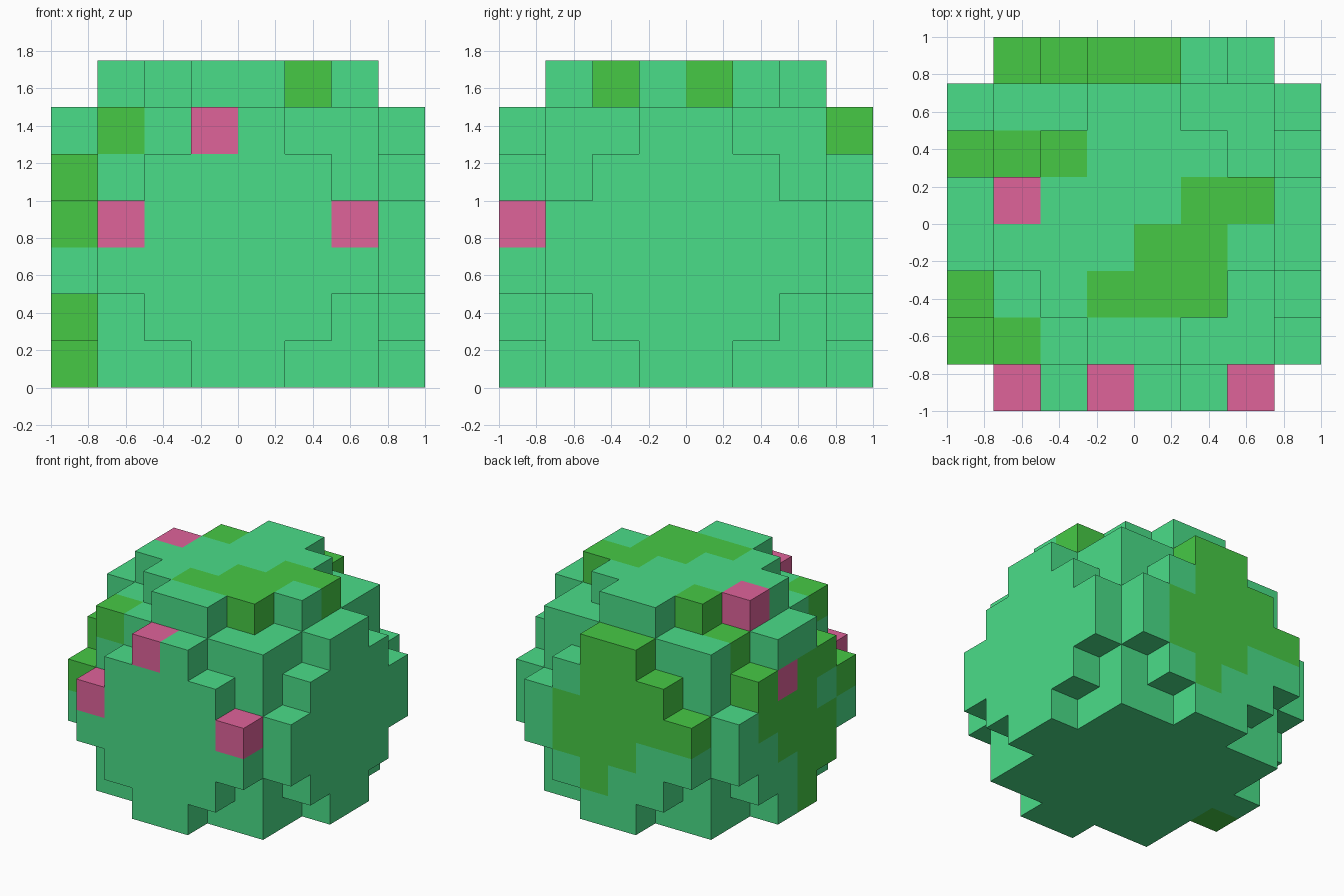
import bpy
import bmesh
from mathutils import Vector

cube = bpy.data.objects.get("Cube")
if cube:
    bpy.data.objects.remove(cube, do_unlink=True)

CELL = 0.25          # block size
N = 8                # blocks across
LAYERS = 7           # the ball loses its lowest layer to the ground
CENTRE = Vector((3.5, 3.5, 2.5))
RADIUS_SQ = 19


def linear(c):
    c /= 255
    return c / 12.92 if c <= 0.04045 else ((c + 0.055) / 1.055) ** 2.4


def make_material(name, rgb):
    colour = [linear(c) for c in rgb] + [1.0]
    mat = bpy.data.materials.new(name)
    mat.use_nodes = True
    mat.diffuse_color = colour
    bsdf = mat.node_tree.nodes["Principled BSDF"]
    bsdf.inputs["Base Color"].default_value = colour
    bsdf.inputs["Roughness"].default_value = 0.9
    return mat


materials = [make_material("foliage_green", (74, 221, 136)),
             make_material("leaf_green", (70, 201, 69)),
             make_material("blossom_pink", (223, 99, 154))]

# Leaf patches as rows of block columns
leaf = set()
for j, columns in {2: (3, 4, 5), 3: (4, 5), 4: (5, 6), 5: (2,)}.items():   # crown
    leaf |= {(i, j, 6) for i in columns}
for k, columns in {5: (3, 4), 4: (2, 3, 4), 3: (1, 2, 3, 4, 5),
                   2: (3, 4, 5), 1: (4,)}.items():                         # back
    leaf |= {(i, 7, k) for i in columns}
for k, columns in {4: (2, 3, 5), 3: (1, 3, 4, 5), 2: (2, 3, 4),
                   1: (2, 3), 0: (3,)}.items():                            # -x side
    leaf |= {(0, j, k) for j in columns}
leaf |= {(1, 1, 5), (1, 5, 5)}                                             # shoulders

# Single blossom blocks
blossom = {(1, 0, 3), (6, 0, 3), (3, 0, 5), (1, 4, 6), (0, 4, 4)}

# Blocks inside the ball
blocks = {(i, j, k) for i in range(N) for j in range(N) for k in range(LAYERS)
          if (Vector((i, j, k)) - CENTRE).length_squared <= RADIUS_SQ}

# Outer skin of the blocks
bm = bmesh.new()
corners = {}


def corner(p):
    key = tuple(round(c) for c in p)
    if key not in corners:
        corners[key] = bm.verts.new(((key[0] - 4) * CELL, (key[1] - 4) * CELL, key[2] * CELL))
    return corners[key]


for block in sorted(blocks):
    slot = 2 if block in blossom else 1 if block in leaf else 0
    middle = Vector(block) + Vector((0.5, 0.5, 0.5))
    for axis in range(3):
        for sign in (-1, 1):
            normal = Vector((0, 0, 0))
            normal[axis] = sign
            if tuple(int(c) for c in Vector(block) + normal) in blocks:
                continue
            u = Vector((0, 0, 0))
            u[(axis + 1) % 3] = 0.5
            v = normal.cross(u)
            face_centre = middle + normal * 0.5
            face = bm.faces.new([corner(face_centre + d) for d in (-u - v, u - v, u + v, v - u)])
            face.material_index = slot

mesh = bpy.data.meshes.new("bush_foliage")
bm.to_mesh(mesh)
bm.free()
for mat in materials:
    mesh.materials.append(mat)
bush = bpy.data.objects.new("bush_foliage", mesh)
bpy.context.collection.objects.link(bush)
